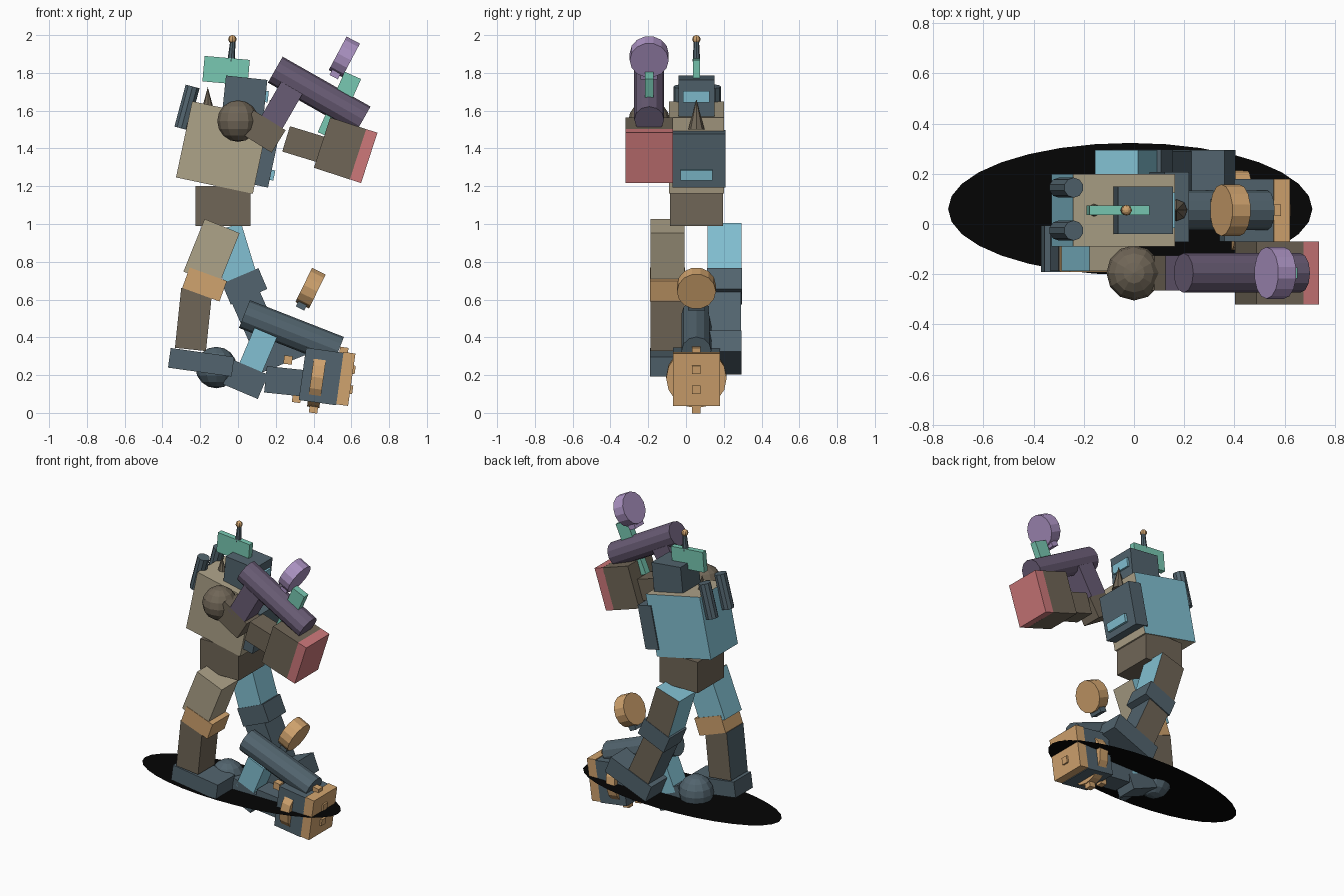
import bpy
from math import radians

cube = bpy.data.objects.get("Cube")
if cube:
    bpy.data.objects.remove(cube, do_unlink=True)


def material(name, r, g, b):
    def linear(c):
        c /= 255
        return c / 12.92 if c < 0.04 else ((c + 0.055) / 1.055) ** 2.4
    colour = (linear(r), linear(g), linear(b), 1)
    mat = bpy.data.materials.new(name)
    mat.use_nodes = True
    mat.diffuse_color = colour
    mat.node_tree.nodes["Principled BSDF"].inputs["Base Color"].default_value = colour
    return mat


khaki = material("khaki", 174, 163, 137)
brown = material("brown", 112, 102, 87)
slate = material("slate", 82, 100, 110)
blue = material("light_blue", 130, 192, 210)
teal = material("teal", 120, 200, 178)
tan = material("tan", 208, 163, 110)
red = material("red", 205, 120, 122)
lilac = material("lilac", 172, 147, 195)
purple = material("dark_purple", 105, 92, 117)
black = material("black", 5, 5, 5)

CENTRE = 0.055    # body and dropped arm
RIGHT = -0.195    # raised arm
LEFT_LEG = 0.205
RIGHT_LEG = -0.098


def finish(name, mat, tilt=0, scale=(1, 1, 1)):
    """Name, pitch about y, scale and colour the newest primitive."""
    obj = bpy.context.object
    obj.name = name
    obj.rotation_euler.y = radians(tilt)
    obj.scale = scale
    obj.data.materials.append(mat)
    return obj


def box(name, mat, at, size, tilt=0, side=None, rear=None):
    """Box; side colours its +y face and rear its -x face."""
    bpy.ops.mesh.primitive_cube_add(size=1, location=at)
    obj = finish(name, mat, tilt, size)
    for extra, axis, sign in ((side, 1, 1), (rear, 0, -1)):
        if extra:
            obj.data.materials.append(extra)
            slot = len(obj.data.materials) - 1
            for face in obj.data.polygons:
                if face.normal[axis] * sign > 0.9:
                    face.material_index = slot
    return obj


def rod(name, mat, at, radius, length, tilt=0, sides=12, tip=None):
    """Cylinder or cone standing along z before the tilt."""
    bpy.ops.mesh.primitive_cone_add(vertices=sides, radius1=radius, depth=length,
                                    radius2=radius if tip is None else tip, location=at)
    return finish(name, mat, tilt)


def ball(name, mat, at, radius, segments=12):
    bpy.ops.mesh.primitive_uv_sphere_add(segments=segments, ring_count=8,
                                         radius=radius, location=at)
    return finish(name, mat)


# Flat ground disc
bpy.ops.mesh.primitive_circle_add(vertices=32, radius=1, fill_type='NGON',
                                  location=(-0.015, 0.06, 0.2))
finish("ground_disc", black, scale=(0.726, 0.263, 1))

# Head
box("head", slate, (0.035, CENTRE, 1.67), (0.22, 0.19, 0.21), 6)
box("visor", blue, (0.145, CENTRE, 1.675), (0.03, 0.14, 0.06), 6)
box("crest", teal, (-0.063, CENTRE, 1.812), (0.24, 0.037, 0.135), 5)
rod("antenna", slate, (-0.032, CENTRE, 1.915), 0.02, 0.11, 5, 8, 0.014)
ball("antenna_tip", tan, (-0.03, CENTRE, 1.978), 0.022, 8)

# Torso
box("torso", khaki, (-0.082, CENTRE, 1.405), (0.416, 0.29, 0.412), 12, blue, blue)
box("chest_plate", slate, (0.14, CENTRE + 0.013, 1.345), (0.1, 0.28, 0.29), 12)
box("chest_badge", blue, (0.175, CENTRE, 1.26), (0.035, 0.17, 0.055), 12)
box("waist", brown, (-0.08, CENTRE, 1.095), (0.29, 0.28, 0.21))
rod("rear_spike", brown, (-0.16, CENTRE, 1.645), 0.043, 0.16, 0, 8, 0)
rod("front_spike", brown, (0.17, CENTRE, 1.58), 0.043, 0.16, 0, 8, 0)
for label, y in (("left", 0.145), ("right", -0.026)):
    rod(label + "_exhaust", slate, (-0.27, y, 1.617), 0.04, 0.23, 15, 10)

# Right leg
box("right_thigh", khaki, (-0.14, RIGHT_LEG, 0.85), (0.2, 0.18, 0.3), 22, blue, blue)
box("right_knee", tan, (-0.177, RIGHT_LEG, 0.68), (0.21, 0.185, 0.115), 20)
box("right_shin", brown, (-0.235, RIGHT_LEG, 0.495), (0.165, 0.18, 0.32), 6, rear=slate)
box("right_foot", slate, (-0.195, RIGHT_LEG, 0.268), (0.34, 0.185, 0.105), 8)

# Left leg
box("left_thigh", blue, (-0.024, LEFT_LEG, 0.83), (0.18, 0.18, 0.31), -17, brown)
box("left_knee", slate, (0.035, LEFT_LEG, 0.67), (0.21, 0.185, 0.12), -23)
box("left_shin", slate, (0.1, LEFT_LEG, 0.48), (0.16, 0.17, 0.34), -24, brown)
box("left_foot", slate, (0.23, LEFT_LEG, 0.32), (0.33, 0.18, 0.12), -22)


def arm(side, y, main, plate, barrel, prop, wheel, pegs, joints):
    """One arm; joints gives x, z and tilt for every part in order."""
    shoulder, upper, fore, fist, knuckle, gun, strut, disc = (
        ((x, y, z), tilt) for x, z, tilt in joints)
    ball(side + "_shoulder", main, shoulder[0], 0.11)
    box(side + "_upper_arm", main, upper[0], (0.2, 0.14, 0.14), upper[1])
    box(side + "_forearm", main, fore[0], (0.21, 0.14, 0.14), fore[1])
    box(side + "_fist", main, fist[0], (0.2, 0.25, 0.28), fist[1])
    box(side + "_knuckle_plate", plate, knuckle[0], (0.065, 0.25, 0.28), knuckle[1])
    rod(side + "_cannon", barrel, gun[0], 0.079, 0.535, 90 + gun[1])
    box(side + "_cannon_strut", prop, strut[0], (0.13, 0.14, 0.24), strut[1])
    rod(side + "_sight_wheel", wheel, disc[0], 0.103, 0.08, 90 + disc[1], 14)
    x, _, z = disc[0]
    box(side + "_sight_peg", pegs, (x - 0.045, y, z - 0.085), (0.05, 0.09, 0.05), disc[1])


# Raised right arm
arm("right", RIGHT, brown, red, purple, purple, lilac, lilac, (
    (0, 1.545, 0), (0.13, 1.49, 32), (0.355, 1.42, 17), (0.54, 1.4, 18),
    (0.664, 1.36, 18), (0.43, 1.685, 29.6), (0.225, 1.617, 30), (0.563, 1.885, 28)))
box("right_sight_bar", teal, (0.537, RIGHT, 1.627), (0.095, 0.045, 0.35), 24)

# Dropped left arm
arm("left", CENTRE, slate, tan, slate, blue, tan, slate, (
    (-0.115, 0.24, 0), (0.04, 0.177, 23), (0.25, 0.167, 6), (0.44, 0.193, 8),
    (0.57, 0.18, 8), (0.283, 0.426, 21.4), (0.1, 0.315, 23), (0.384, 0.66, 26)))
rod("fist_ring", tan, (0.42, CENTRE, 0.188), 0.16, 0.065, 98, 16)

# Studs around the left fist
for x, z in ((0.265, 0.28), (0.31, 0.077), (0.4, 0.022), (0.43, 0.33),
             (0.56, 0.325), (0.598, 0.23), (0.585, 0.125)):
    box("fist_stud", tan, (x, CENTRE, z), (0.045, 0.045, 0.045), 8)
